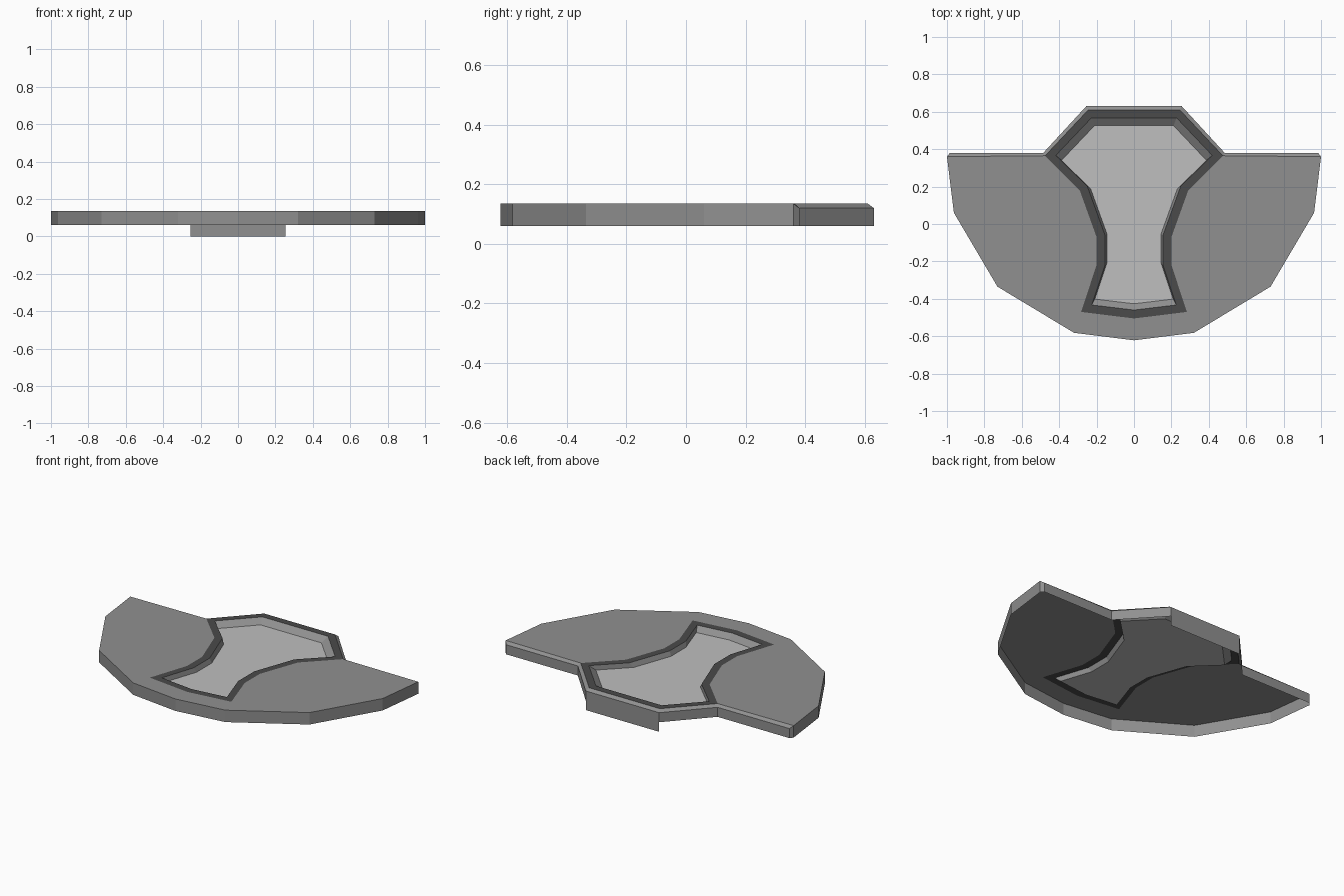
import bpy, bmesh
from mathutils import Vector

cube = bpy.data.objects.get("Cube")
if cube:
    bpy.data.objects.remove(cube, do_unlink=True)


def material(name, value):
    m = bpy.data.materials.new(name)
    m.use_nodes = True
    color = (value, value, value, 1)
    m.diffuse_color = color
    m.node_tree.nodes["Principled BSDF"].inputs["Base Color"].default_value = color
    return m


mid_grey = material("mid grey", 0.28)
dark_grey = material("dark grey", 0.07)
light_grey = material("light grey", 0.52)

TOP, RIM, BASE, SUNK = 0.135, 0.12, 0.06, 0.105


def at(path, z):
    return [(x, y, z) for x, y in path]


def strip(a, b):
    """Quads joining two paths of equal length."""
    return [(a[i], a[i + 1], b[i + 1], b[i]) for i in range(len(a) - 1)]


def part(name, mat, faces):
    """Open sheet from the +x half, faces turned outward, mirrored across x."""
    bm = bmesh.new()
    for pts in faces:
        bm.faces.new([bm.verts.new(p) for p in pts])
    bmesh.ops.remove_doubles(bm, verts=bm.verts, dist=0.0005)
    bm.normal_update()
    for f in bm.faces:
        c = f.calc_center_median()
        n = f.normal
        out = n.z if abs(n.z) > 0.05 else n.dot(Vector((c.x, c.y, 0)))
        if out < 0:
            f.normal_flip()
    me = bpy.data.meshes.new(name)
    bm.to_mesh(me)
    bm.free()
    me.materials.append(mat)
    ob = bpy.data.objects.new(name, me)
    bpy.context.collection.objects.link(ob)
    ob.modifiers.new("Mirror", "MIRROR").use_clip = True
    return ob


# Half outlines, running from the back centre to the front centre
groove_outer = [(0, .61), (.245, .61), (.475, .365), (.29, .18),
                (.2, -.07), (.2, -.22), (.283, -.47), (0, -.505)]
groove_inner = [(0, .567), (.228, .567), (.418, .367), (.25, .203),
                (.155, -.06), (.155, -.22), (.226, -.433), (0, -.46)]
panel = [(x * .927, y * .927) for x, y in groove_inner]
front_rim = [(1, .36), (.963, .06), (.73, -.335), (.32, -.582), (0, -.622)]
back_top = groove_outer[:3] + front_rim[:1]
back_rim = [(0, .63), (.255, .63), (.485, .38), (.985, .38)]

# Flat wings around the groove
part("wing_top", mid_grey, [at(front_rim + groove_outer[:1:-1], TOP)])

# Bevelled back edge
part("back_bevel", mid_grey, strip(at(back_top, TOP), at(back_rim, RIM)))

# Thin outer wall, open underneath
part("outer_wall", mid_grey,
     strip(at(back_rim, RIM) + at(front_rim, TOP), at(back_rim + front_rim, BASE)))

# Tab hanging from the back wall
part("back_tab", mid_grey, strip(at(back_rim[:2], BASE), at(back_rim[:2], 0)))

# Dark border, sloped recess and light centre panel
part("dark_border", dark_grey, strip(at(groove_outer, TOP), at(groove_inner, TOP)))
part("recess_slope", mid_grey, strip(at(groove_inner, TOP), at(panel, SUNK)))
part("centre_panel", light_grey, [at(panel, SUNK)])
